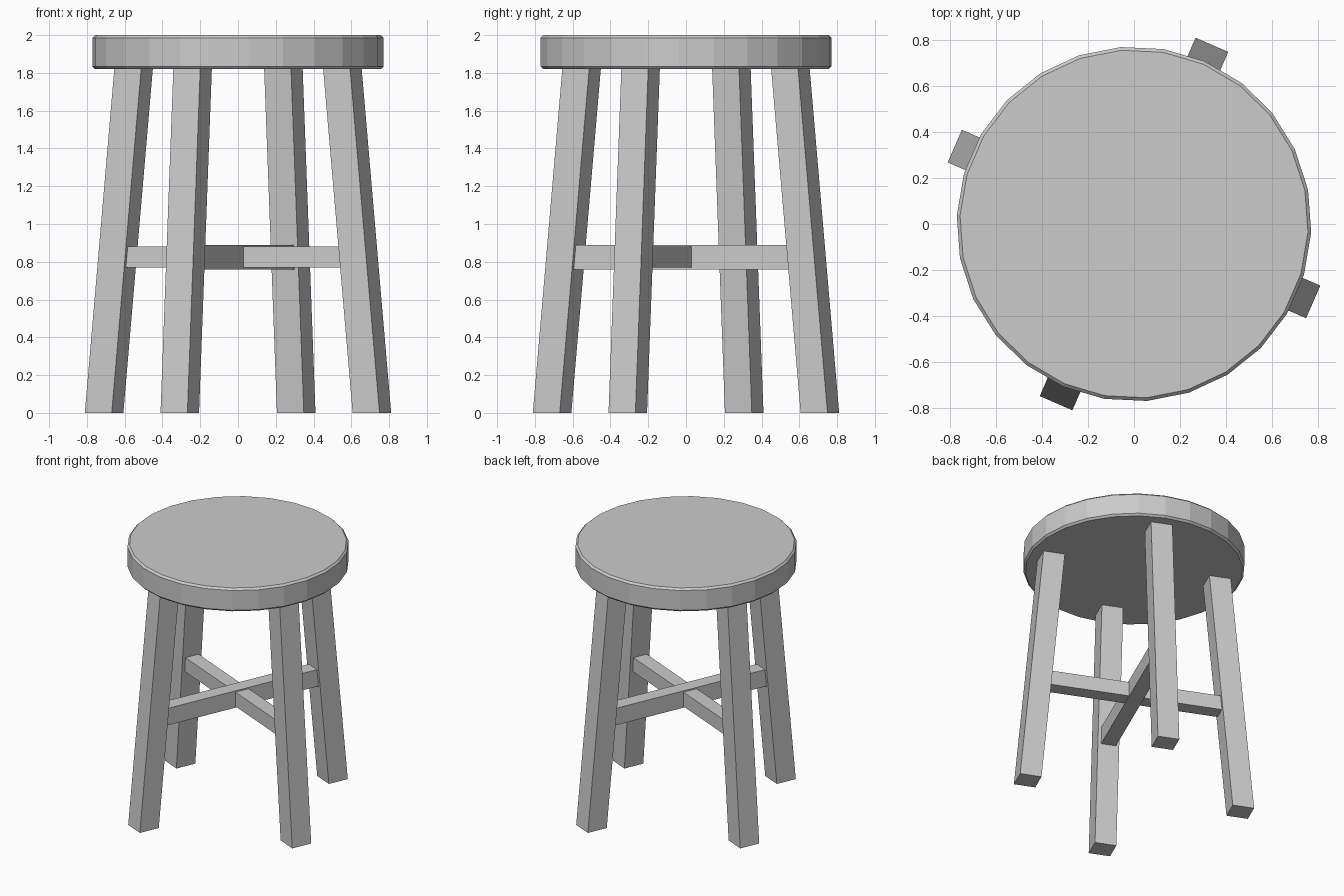
import bpy, bmesh
from math import radians
from mathutils import Matrix, Vector

if "Cube" in bpy.data.objects:
    bpy.data.objects.remove(bpy.data.objects["Cube"])

TURN = -23.5          # direction of the first leg, in degrees
SIDES = 26
SEAT_Z, TOP_Z = 1.82, 2.0


def bevel(obj, width):
    mod = obj.modifiers.new("edge_bevel", 'BEVEL')
    mod.width = width
    mod.segments = 1
    mod.limit_method = 'ANGLE'
    mod.angle_limit = radians(40)


def box(name, size, centre, angle, slope=0.0):
    """Box leaning inward by slope per unit height, turned about z."""
    bm = bmesh.new()
    bmesh.ops.create_cube(bm, size=1.0)
    rot = Matrix.Rotation(radians(angle), 3, 'Z')
    for v in bm.verts:
        p = Vector(a * b for a, b in zip(v.co, size)) + Vector(centre)
        p.x -= slope * p.z
        v.co = rot @ p
    mesh = bpy.data.meshes.new(name)
    bm.to_mesh(mesh)
    bm.free()
    obj = bpy.data.objects.new(name, mesh)
    bpy.context.collection.objects.link(obj)
    return obj


# Round faceted seat with a small chamfer
bpy.ops.mesh.primitive_cylinder_add(
    vertices=SIDES, radius=0.772, depth=TOP_Z - SEAT_Z,
    location=(0, 0, (TOP_Z + SEAT_Z) / 2),
    rotation=(0, 0, radians(TURN + 180 / SIDES - 90)))
seat = bpy.context.object
seat.name = "seat"
bevel(seat, 0.014)

# Four splayed legs with level feet
for i, side in enumerate(("right", "back", "left", "front")):
    box(side + "_leg", (0.155, 0.155, SEAT_Z), (0.773, 0, SEAT_Z / 2),
        TURN + 90 * i, slope=0.17 / SEAT_Z)

# Crossed stretchers, one slightly taller than the other
box("side_stretcher", (1.26, 0.108, 0.11), (0, 0, 0.825), TURN)
box("front_back_stretcher", (1.26, 0.108, 0.13), (0, 0, 0.825), TURN + 90)
